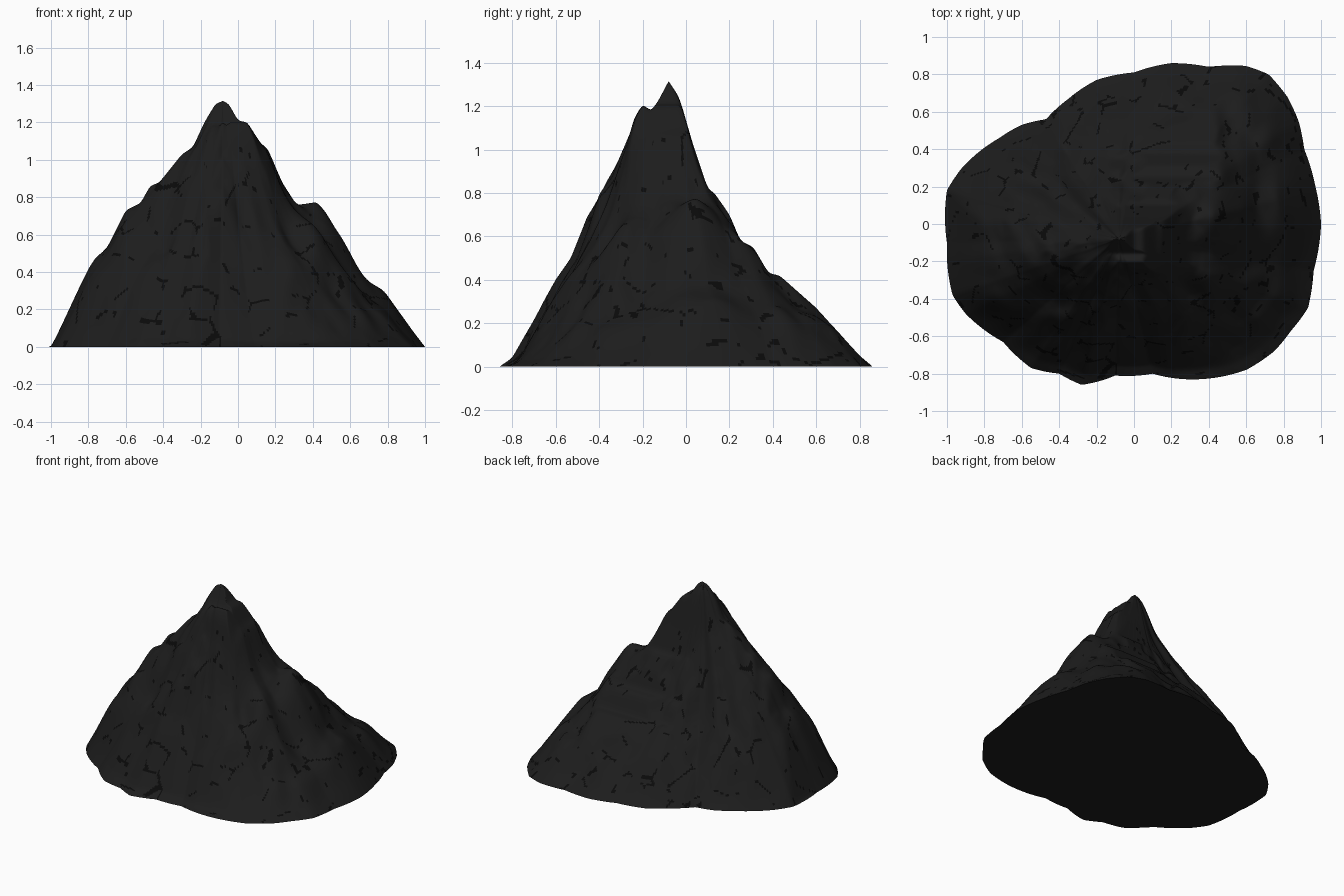
import bpy, bmesh, math
from mathutils import Vector, noise

if "Cube" in bpy.data.objects:
    bpy.data.objects.remove(bpy.data.objects["Cube"])

PEAK = (-0.08, -0.08)
N_ANG, N_RING = 440, 100

# Skyline seen from the front (x, z) and from the right (y, z)
FRONT = [(-1, 0), (-.95, .1), (-.88, .25), (-.8, .42), (-.76, .48), (-.7, .53), (-.6, .73),
         (-.52, .77), (-.47, .86), (-.42, .88), (-.3, 1.03), (-.24, 1.07), (-.18, 1.2),
         (-.12, 1.3), (-.08, 1.315), (-.05, 1.3), (0, 1.21), (.05, 1.2), (.12, 1.09),
         (.16, 1.06), (.24, .88), (.32, .76), (.43, .775), (.48, .72), (.6, .53),
         (.67, .38), (.79, .31), (.9, .15), (1, 0)]
SIDE = [(-.86, 0), (-.8, .04), (-.6, .4), (-.53, .5), (-.47, .65), (-.42, .8), (-.36, .87),
        (-.31, .99), (-.28, 1.02), (-.24, 1.15), (-.2, 1.205), (-.16, 1.18), (-.13, 1.22),
        (-.08, 1.315), (-.03, 1.24), (.03, 1.03), (.1, .82), (.13, .8), (.2, .7), (.25, .58),
        (.31, .55), (.38, .43), (.43, .42), (.6, .27), (.8, .05), (.86, 0)]
# Foot of the mountain seen from above
FOOT = [(1, 0), (.97, .2), (.91, .4), (.88, .55), (.82, .68), (.72, .8), (.6, .845), (.4, .84),
        (.2, .86), (0, .81), (-.2, .77), (-.35, .67), (-.47, .56), (-.6, .53), (-.72, .46),
        (-.92, .3), (-1, .18), (-1, -.1), (-.97, -.38), (-.9, -.48), (-.7, -.63), (-.55, -.77),
        (-.4, -.8), (-.28, -.86), (-.1, -.81), (.1, -.8), (.35, -.83), (.6, -.78), (.75, -.68),
        (.84, -.57), (.93, -.45), (.96, -.25)]


def lerp_table(table, v):
    if v <= table[0][0]:
        return table[0][1]
    for (a, p), (b, q) in zip(table, table[1:]):
        if v <= b:
            return p + (q - p) * (v - a) / (b - a)
    return table[-1][1]


def ramp(v, a, b):
    s = min(max((v - a) / (b - a), 0), 1)
    return s * s * (3 - 2 * s)


# Radius of the foot by angle around the peak
polar = []
for x, y in FOOT:
    dx, dy = x - PEAK[0], y - PEAK[1]
    polar.append((math.atan2(dy, dx) % math.tau, math.hypot(dx, dy)))
polar.sort()
polar = ([(polar[-1][0] - math.tau, polar[-1][1])] + polar
         + [(polar[0][0] + math.tau, polar[0][1])])

# Ridge directions (degrees), the slope profile each follows, its end,
# and how deep the flank beyond it is hollowed
RIDGES = [(14, FRONT, 1, .06), (90, SIDE, .86, .06), (187, FRONT, -1, .03),
          (270, SIDE, -.86, .12), (374, FRONT, 1, 0)]


def profile(ridge, t, blur):
    """Slope height at t, with its bumps blurred away from the ridge."""
    _, table, end, _ = ridge
    total = 0
    for k in (-1, -.5, 0, .5, 1):
        s = min(max(t + k * blur, 0), 1)
        total += lerp_table(table, PEAK[0] + (end - PEAK[0]) * s)
    return total / 5


def height(ang, t, x, y):
    deg = math.degrees(ang)
    if deg < 14:
        deg += 360
    for a, b in zip(RIDGES, RIDGES[1:]):
        if a[0] <= deg <= b[0]:
            break
    f = (deg - a[0]) / (b[0] - a[0])
    away = math.sin(f * math.pi)
    w = f * f * (3 - 2 * f)
    mid = 4 * t * (1 - t)
    # Wobble the profile away from the ridges, then add gullies and lumps
    tt = t + .06 * away * mid * noise.noise(Vector((x * 4, y * 4, 3)))
    blur = .09 * min(1, 2 * away) * mid
    z = profile(a, tt, blur) * (1 - w) + profile(b, tt, blur) * w
    gully = noise.noise(Vector((math.cos(ang) * 4, math.sin(ang) * 4, t * 2.5)))
    lump = noise.noise(Vector((x * 9, y * 9, 7)))
    z += mid * ((.15 + .85 * away) * (.06 * gully + .04 * lump) - a[3] * away)
    limit = min(lerp_table(FRONT, x), lerp_table(SIDE, y))
    # Summit shoulder: fuller towards the front right
    side = ramp(deg, 265, 290) if deg > 180 else 1 - ramp(deg, 14, 60)
    full = side * (1 - ramp(t, .16, .42))
    z += (max(z, limit) - z) * full
    return max(0, min(z, limit))


def material(name, value):
    m = bpy.data.materials.new(name)
    m.diffuse_color = (value, value, value, 1)
    m.use_nodes = True
    m.node_tree.nodes["Principled BSDF"].inputs["Base Color"].default_value = m.diffuse_color
    return m


# Mountain slopes: rings running from the peak to the foot
bm = bmesh.new()
top = bm.verts.new((*PEAK, 1.315))
rings = []
for i in range(1, N_RING + 1):
    t = i / N_RING
    ring = []
    for k in range(N_ANG):
        ang = math.tau * k / N_ANG
        r = lerp_table(polar, ang) * t
        x, y = PEAK[0] + r * math.cos(ang), PEAK[1] + r * math.sin(ang)
        ring.append(bm.verts.new((x, y, 0 if i == N_RING else height(ang, t, x, y))))
    rings.append(ring)
for k in range(N_ANG):
    n = (k + 1) % N_ANG
    bm.faces.new((top, rings[0][k], rings[0][n]))
    for a, b in zip(rings, rings[1:]):
        bm.faces.new((a[k], b[k], b[n], a[n]))

# Soften the creases of the slopes, leaving the foot in place
inner = [v for ring in rings[:-1] for v in ring]
for _ in range(3):
    bmesh.ops.smooth_vert(bm, verts=inner, factor=.5, use_axis_z=True)

# Broken dark cracks along cell borders
for f in bm.faces:
    f.smooth = True
    c = f.calc_center_median()
    d = noise.voronoi(c * 4.5)[0]
    gate = noise.noise(c * 11 + Vector((5, 1, 2)))
    if d[1] - d[0] < .035 and gate > .12 and c.z < 1.1:
        f.material_index = 1

# Flat underside
base = bm.faces.new(list(reversed(rings[-1])))
base.smooth = False
for e in base.edges:
    e.smooth = False

me = bpy.data.meshes.new("mountain")
bm.to_mesh(me)
bm.free()
me.materials.append(material("dark rock", .012))
me.materials.append(material("black crack", .003))
bpy.context.collection.objects.link(bpy.data.objects.new("mountain", me))
